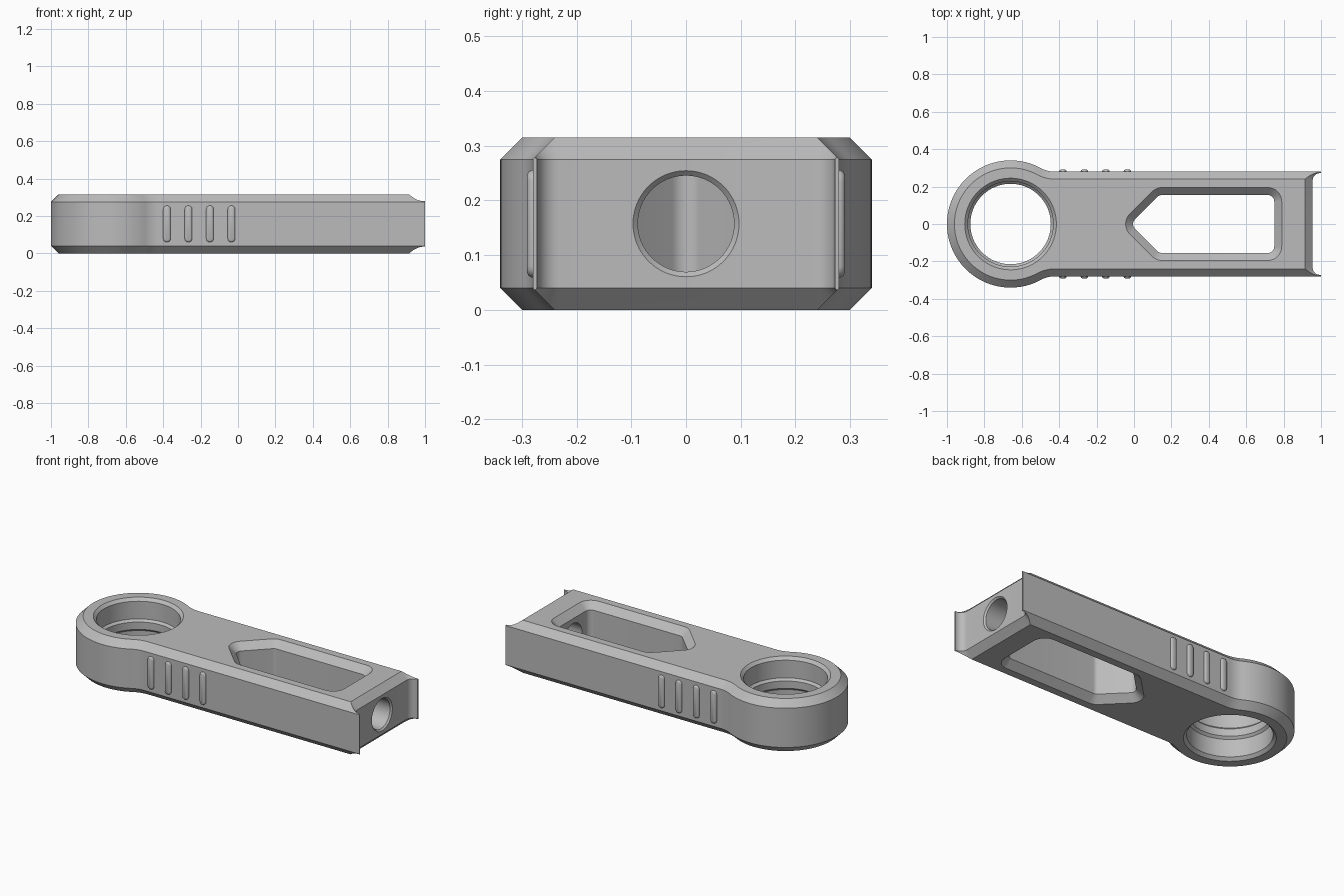
import bpy, bmesh
from math import sin, cos, pi, sqrt, atan2, radians
from mathutils import Vector

cube = bpy.data.objects.get("Cube")
if cube:
    bpy.data.objects.remove(cube)

H, C = 0.315, 0.04            # height and edge chamfer
PIVOT = -0.66                 # centre of the ring end

grey = bpy.data.materials.new("satin grey")
grey.use_nodes = True
colour = (0.5, 0.5, 0.5, 1)
grey.diffuse_color = colour
grey.node_tree.nodes["Principled BSDF"].inputs["Base Color"].default_value = colour


def arc(cx, cy, r, a0, a1, n):
    return [(cx + r * cos(a0 + (a1 - a0) * i / n),
             cy + r * sin(a0 + (a1 - a0) * i / n)) for i in range(n + 1)]


def rounded(centres, r, n=8):
    """Counter-clockwise convex outline with a disc of radius r at each corner."""
    pts = []
    for i, (x, y) in enumerate(centres):
        px, py = centres[i - 1]
        qx, qy = centres[(i + 1) % len(centres)]
        a0 = atan2(y - py, x - px) - pi / 2
        a1 = atan2(qy - y, qx - x) - pi / 2
        while a1 < a0:
            a1 += 2 * pi
        pts += arc(x, y, r, a0, a1, n)
    return pts


def circle(r, cx=0, n=96):
    return arc(cx, 0, r, 0, 2 * pi * (n - 1) / n, n - 1)


def loft(name, layers):
    """Skin a stack of (height, outline) layers and cap both ends."""
    bm = bmesh.new()
    rings = [[bm.verts.new((x, y, z)) for x, y in pts] for z, pts in layers]
    n = len(rings[0])
    for a, b in zip(rings, rings[1:]):
        for i in range(n):
            j = (i + 1) % n
            bm.faces.new((a[i], a[j], b[j], b[i]))
    bm.faces.new(rings[0][::-1])
    bm.faces.new(rings[-1])
    bmesh.ops.recalc_face_normals(bm, faces=bm.faces)
    mesh = bpy.data.meshes.new(name)
    bm.to_mesh(mesh)
    bm.free()
    mesh.materials.append(grey)
    ob = bpy.data.objects.new(name, mesh)
    bpy.context.collection.objects.link(ob)
    return ob


def select(ob):
    bpy.ops.object.select_all(action='DESELECT')
    ob.select_set(True)
    bpy.context.view_layer.objects.active = ob


def cut(ob, cutter):
    cutter.hide_render = True
    mod = ob.modifiers.new("cut", 'BOOLEAN')
    mod.operation, mod.solver, mod.object = 'DIFFERENCE', 'EXACT', cutter
    select(ob)
    bpy.ops.object.modifier_apply(modifier=mod.name)
    bpy.data.objects.remove(cutter)


def flared(outline):
    """Layers of a through cut that widens by C at the top and bottom edges."""
    e = 0.01
    return [(-e, outline(C + e)), (C, outline(0)),
            (H - C, outline(0)), (H + e, outline(C + e))]


# Body outline: ring end blended into a straight bar, inset by d
def body_outline(d):
    R, w, f = 0.34, 0.28, 0.15
    dx = sqrt((R + f) ** 2 - (w + f) ** 2)
    a = atan2(w + f, dx)
    upper = [(1.05, w - d)]
    upper += arc(PIVOT + dx, w + f, f + d, -pi / 2, a - pi, 10)
    upper += arc(PIVOT, 0, R - d, a, pi, 48)
    return upper + [(x, -y) for x, y in upper[-2::-1]]


body = loft("arm_body", [(0, body_outline(C)), (C, body_outline(0)),
                         (H - C, body_outline(0)), (H, body_outline(C))])

# Ring bore with chamfered rims and a low ridge at mid height
mid = H / 2
half = [(mid + 0.01, 0.255), (mid - 0.017, 0.228), (0.035, 0.228), (0.022, 0.215)]
bore = [(mid - h, r) for h, r in half] + [(mid + h, r) for h, r in half[::-1]]
cut(body, loft("bore_cutter", [(z, circle(r, PIVOT)) for z, r in bore]))

# Pointed slot through the bar
slot = [(0.03, 0), (0.15, -0.12), (0.715, -0.12), (0.715, 0.12), (0.15, 0.12)]
cut(body, loft("slot_cutter", flared(lambda d: rounded(slot, 0.035 + d))))

# Hollowed end leaving two thin prongs
end = [(0.995, -0.232), (1.2, -0.232), (1.2, 0.232), (0.995, 0.232)]
cut(body, loft("end_cutter", flared(lambda d: rounded(end, 0.04 + d))))
trim = [(1, -1), (1.5, -1), (1.5, 1), (1, 1)]
cut(body, loft("trim_cutter", [(-1, trim), (1, trim)]))

# Round hole from the end face into the slot
hole = loft("hole_cutter", [(0.6, circle(0.088, n=64)), (0.946, circle(0.088, n=64)),
                            (0.966, circle(0.108, n=64))])
hole.rotation_euler.y = pi / 2
hole.location.z = mid
bpy.context.view_layer.update()
cut(body, hole)

select(body)
bpy.ops.object.shade_smooth_by_angle(angle=radians(25))

# Grip ribs on both long sides
ends = [(-0.078, 0), (0.078, 0)]
rib_layers = [(0.27, 0.02), (0.283, 0.02), (0.288, 0.017), (0.291, 0.011)]
for side, sign in (("left", 1), ("right", -1)):
    for i in range(4):
        rib = loft(f"grip_rib_{side}_{i + 1}",
                   [(h, rounded(ends, r)) for h, r in rib_layers])
        rib.rotation_euler = (-sign * pi / 2, pi / 2, 0)
        # local z points sideways, local x runs up the wall
        up = Vector((0, 0, 1))
        out = Vector((0, sign, 0))
        across = out.cross(up)
        for v in rib.data.vertices:
            v.co = up * v.co.x + across * v.co.y + out * v.co.z
        rib.rotation_euler = (0, 0, 0)
        rib.location = (-0.38 + i * 0.115, 0, mid)
        select(rib)
        bpy.ops.object.shade_smooth_by_angle(angle=radians(40))
